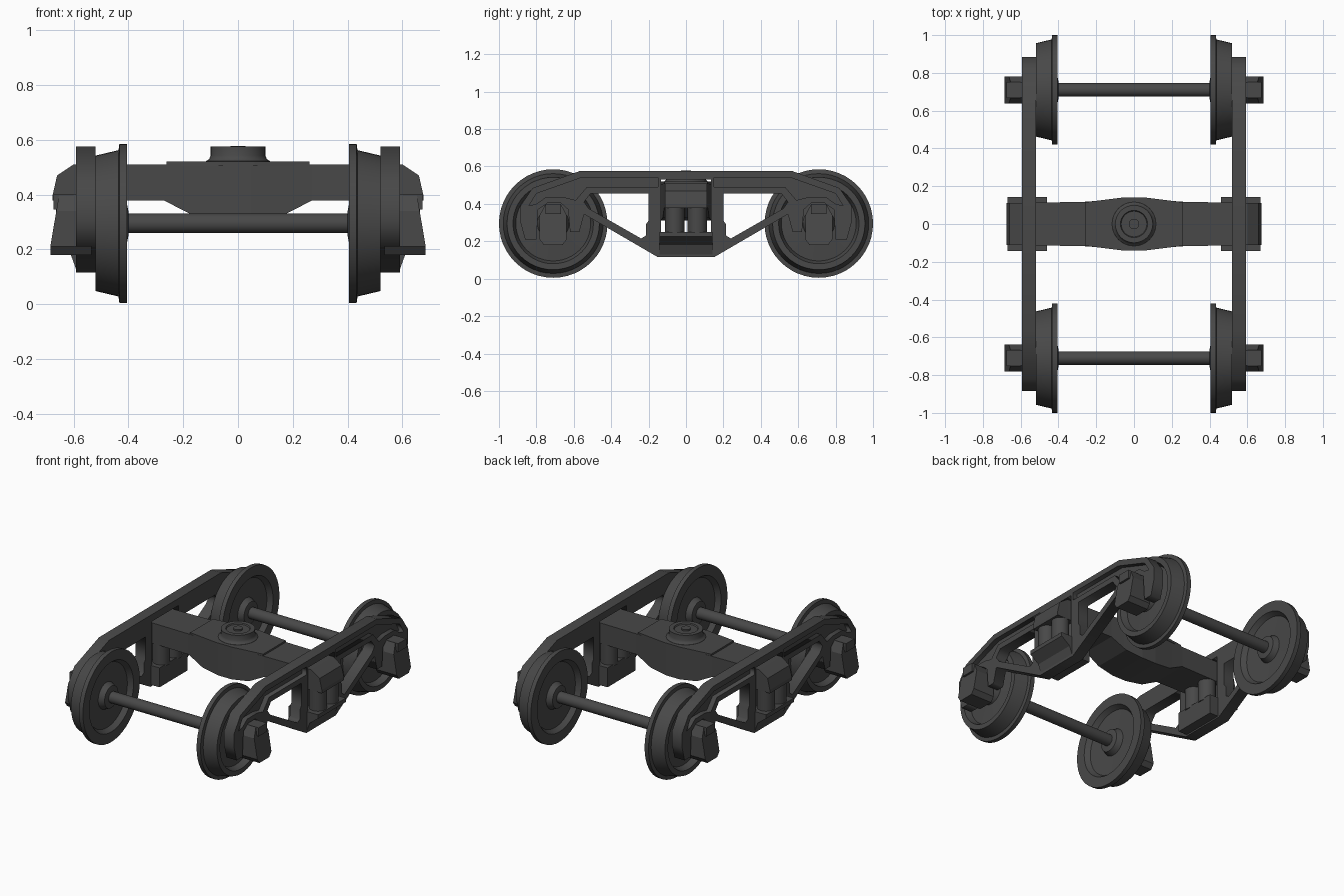
import bpy, bmesh, math
from mathutils import Matrix

if "Cube" in bpy.data.objects:
    bpy.data.objects.remove(bpy.data.objects["Cube"])

steel = bpy.data.materials.new("dark grey steel")
steel.diffuse_color = (0.065, 0.065, 0.065, 1)
steel.use_nodes = True
steel.node_tree.nodes["Principled BSDF"].inputs["Base Color"].default_value = steel.diffuse_color


def finish(name, bm, smooth=False):
    bmesh.ops.recalc_face_normals(bm, faces=bm.faces)
    me = bpy.data.meshes.new(name)
    bm.to_mesh(me)
    bm.free()
    me.materials.append(steel)
    ob = bpy.data.objects.new(name, me)
    bpy.context.collection.objects.link(ob)
    if smooth:
        bpy.ops.object.select_all(action='DESELECT')
        ob.select_set(True)
        bpy.context.view_layer.objects.active = ob
        bpy.ops.object.shade_smooth_by_angle(angle=math.radians(35))
    return ob


def loft(name, rings, smooth=False):
    """Bridge a series of equal-length point rings and cap the ends."""
    bm = bmesh.new()
    vs = [[bm.verts.new(p) for p in r] for r in rings]
    n = len(vs[0])
    for a, b in zip(vs, vs[1:]):
        for i in range(n):
            j = (i + 1) % n
            bm.faces.new((a[i], a[j], b[j], b[i]))
    bm.faces.new(vs[0])
    bm.faces.new(vs[-1])
    return finish(name, bm, smooth)


def lathe(name, prof, axis, c, n=48):
    """Revolve (position, radius) points about the x or z axis."""
    rings = []
    for h, r in prof:
        ring = []
        for i in range(n):
            a = 2 * math.pi * i / n
            u, v = r * math.cos(a), r * math.sin(a)
            ring.append((h, c[1] + u, c[2] + v) if axis == 'x' else (c[0] + u, c[1] + v, h))
        rings.append(ring)
    return loft(name, rings, True)


def box(name, x, y, z):
    return loft(name, [[(a, y[0], z[0]), (a, y[1], z[0]), (a, y[1], z[1]), (a, y[0], z[1])] for a in x])


def plate(name, loops, x0, x1):
    """Side-view outline with holes, given as (y, z) loops, thick from x0 to x1."""
    cu = bpy.data.curves.new(name, 'CURVE')
    cu.dimensions = '2D'
    cu.fill_mode = 'BOTH'
    cu.extrude = abs(x1 - x0) / 2
    for pts in loops:
        sp = cu.splines.new('POLY')
        sp.points.add(len(pts) - 1)
        for p, q in zip(sp.points, pts):
            p.co = (q[0], q[1], 0, 1)
        sp.use_cyclic_u = True
    tmp = bpy.data.objects.new(name + "_curve", cu)
    bpy.context.collection.objects.link(tmp)
    bpy.context.view_layer.update()
    bm = bmesh.new()
    bm.from_mesh(tmp.evaluated_get(bpy.context.evaluated_depsgraph_get()).to_mesh())
    bpy.data.objects.remove(tmp)
    bmesh.ops.remove_doubles(bm, verts=bm.verts, dist=1e-5)
    bm.transform(Matrix(((0, 0, 1, (x0 + x1) / 2), (1, 0, 0, 0), (0, 1, 0, 0), (0, 0, 0, 1))))
    return finish(name, bm)


def flip(pts):
    return [(-y, z) for y, z in reversed(pts)]


# Side frame outline (half), its openings and its recessed channels
half = [(0.57, 0.575), (0.82, 0.485), (0.885, 0.39), (0.885, 0.30), (0.86, 0.21), (0.80, 0.21),
        (0.79, 0.37), (0.74, 0.405), (0.67, 0.405), (0.63, 0.37), (0.62, 0.25), (0.57, 0.25),
        (0.545, 0.345), (0.15, 0.115)]
outline = half + flip(half)
opening = [(0.51, 0.455), (0.20, 0.455), (0.20, 0.31), (0.215, 0.29), (0.215, 0.23),
           (0.24, 0.215), (0.52, 0.375), (0.545, 0.41)]
window = [(-0.135, 0.235), (0.135, 0.235), (0.135, 0.53), (-0.135, 0.53)]
channel = [(0.15, 0.54), (0.56, 0.54), (0.80, 0.455), (0.84, 0.39), (0.80, 0.40),
           (0.75, 0.435), (0.65, 0.435), (0.59, 0.42), (0.53, 0.49), (0.15, 0.49)]
holes = [window, opening, flip(opening)]

# Journal box outline around the axle centre
jbox = [(-0.072, 0.34), (-0.072, 0.21), (-0.05, 0.18), (0.05, 0.18), (0.072, 0.21),
        (0.072, 0.34), (0.04, 0.40), (-0.04, 0.40)]

# Wheel section: (x, radius)
wheel = [(0.40, 0.045), (0.405, 0.07), (0.44, 0.085), (0.435, 0.205), (0.41, 0.222), (0.405, 0.225),
         (0.405, 0.29), (0.433, 0.29), (0.436, 0.267), (0.52, 0.247), (0.52, 0.215),
         (0.48, 0.20), (0.49, 0.085), (0.525, 0.07), (0.525, 0.04)]

for s, side in ((1, "right"), (-1, "left")):
    # Side frame: thin web plus raised outer lips
    plate(side + "_frame_web", [outline] + holes, s * 0.52, s * 0.56)
    plate(side + "_frame_lips", [outline] + holes + [channel, flip(channel)], s * 0.56, s * 0.592)

    # Spring seat with tapered underside
    loft(side + "_spring_seat", [[(s * x, y, z) for x, z in
         ((0.46, 0.25), (0.67, 0.25), (0.67, 0.225), (0.61, 0.18), (0.59, 0.125), (0.46, 0.125))]
         for y in (-0.142, 0.142)])
    # Coil springs
    for y in (-0.06, 0.06):
        for x in (0.505, 0.612):
            lathe(side + "_spring", [(0.24, 0.052), (0.39, 0.052)], 'z', (s * x, y, 0), 20)

    for e, end in ((1, "rear"), (-1, "front")):
        cy = e * 0.71
        tag = end + "_" + side
        lathe(tag + "_wheel", [(s * x, r) for x, r in wheel], 'x', (0, cy, 0.295))
        # Journal box: outer face leans outwards toward the bottom
        loft(tag + "_journal_box", [
            [(s * 0.535, cy + y, z) for y, z in jbox],
            [(s * (0.685 - max(0, z - 0.21) * 0.17), cy + y, z) for y, z in jbox]])
        box(tag + "_journal_lid", (s * 0.60, s * 0.674), (cy - 0.042, cy + 0.042), (0.345, 0.40))

# Axles
for e, end in ((1, "rear"), (-1, "front")):
    lathe(end + "_axle", [(-0.60, 0.036), (0.60, 0.036)], 'x', (0, e * 0.71, 0.295), 24)

# Bolster: (x, bottom, top, half width) sections
sec = [(0.05, 0.31, 0.51, 0.135), (0.165, 0.325, 0.51, 0.125), (0.185, 0.335, 0.51, 0.123),
       (0.27, 0.378, 0.51, 0.117), (0.60, 0.378, 0.51, 0.112), (0.66, 0.378, 0.47, 0.112),
       (0.676, 0.378, 0.40, 0.112)]
sec = [(-x, b, t, w) for x, b, t, w in reversed(sec)] + sec
loft("bolster", [[(x, -w, b), (x, w, b), (x, w, t), (x, -w, t)] for x, b, t, w in sec])

# Centre plate, bowl and pin
loft("centre_plate", [[(x, y, z) for x, y in
     ((-0.26, -0.115), (-0.06, -0.14), (0.06, -0.14), (0.26, -0.115),
      (0.26, 0.115), (0.06, 0.14), (-0.06, 0.14), (-0.26, 0.115))] for z in (0.505, 0.521)])
lathe("centre_bowl", [(0.515, 0.118), (0.522, 0.116), (0.53, 0.105), (0.542, 0.10), (0.575, 0.10),
                      (0.575, 0.072), (0.568, 0.068)], 'z', (0, 0, 0), 32)
lathe("centre_pin", [(0.56, 0.028), (0.578, 0.028)], 'z', (0, 0, 0), 16)
